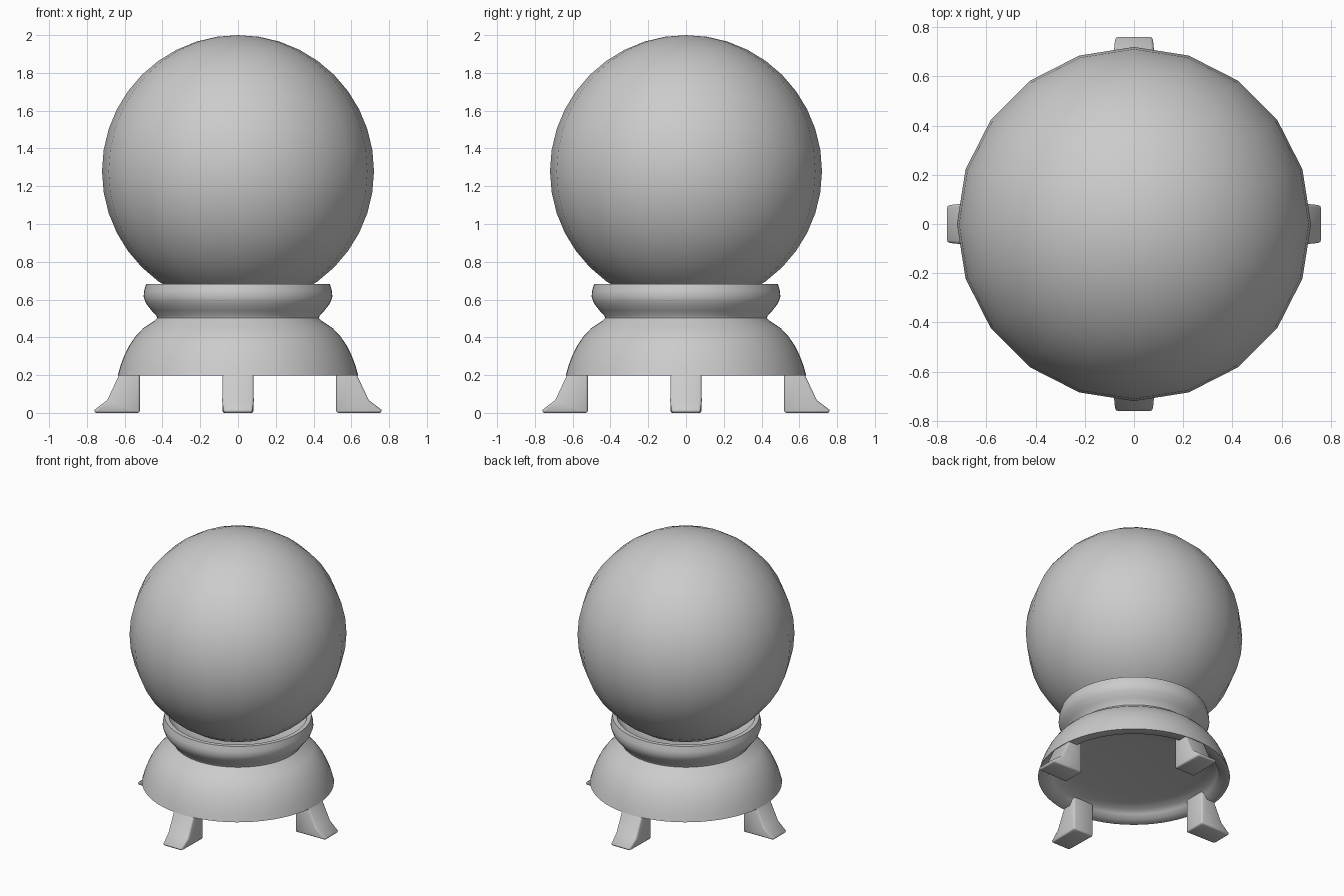
import bpy, bmesh, math
from mathutils import Matrix

if "Cube" in bpy.data.objects:
    bpy.data.objects.remove(bpy.data.objects["Cube"])


def finish(name, bm, angle=40):
    mesh = bpy.data.meshes.new(name)
    bmesh.ops.recalc_face_normals(bm, faces=bm.faces)
    bm.to_mesh(mesh)
    bm.free()
    ob = bpy.data.objects.new(name, mesh)
    bpy.context.collection.objects.link(ob)
    bpy.ops.object.select_all(action='DESELECT')
    ob.select_set(True)
    bpy.context.view_layer.objects.active = ob
    bpy.ops.object.shade_smooth_by_angle(angle=math.radians(angle))
    return ob


# Glass ball: 20-sided smooth sphere
bm = bmesh.new()
bmesh.ops.create_uvsphere(bm, u_segments=20, v_segments=20, radius=0.72)
bmesh.ops.translate(bm, verts=bm.verts, vec=(0, 0, 1.28))
finish("glass_ball", bm)

# Stand: lathed profile from the cup floor, over the collar, down the dome
# and back up into the shallow hollow underside
profile = [(0, 0.58), (0.30, 0.60), (0.40, 0.63), (0.45, 0.66), (0.458, 0.682),
           (0.487, 0.682), (0.497, 0.645), (0.50, 0.615), (0.487, 0.58),
           (0.458, 0.542), (0.432, 0.514), (0.428, 0.502), (0.445, 0.486),
           (0.50, 0.45), (0.54, 0.408), (0.575, 0.358), (0.602, 0.303),
           (0.622, 0.25), (0.637, 0.197), (0.57, 0.197), (0.55, 0.228),
           (0.52, 0.248), (0.46, 0.262), (0.38, 0.27), (0, 0.275)]
bm = bmesh.new()
vs = [bm.verts.new((r, 0, z)) for r, z in profile]
edges = [bm.edges.new(p) for p in zip(vs, vs[1:])]
bmesh.ops.spin(bm, geom=vs + edges, cent=(0, 0, 0), axis=(0, 0, 1),
               angle=math.tau, steps=64, use_duplicate=False)
bmesh.ops.remove_doubles(bm, verts=bm.verts, dist=0.0005)
finish("stand", bm, 65)

# Feet: flared side profile, extruded and bevelled, repeated four times
side = [(0.52, 0.0), (0.76, 0.0), (0.76, 0.016), (0.692, 0.068),
        (0.618, 0.225), (0.60, 0.25), (0.52, 0.25)]
for i, label in enumerate(("right", "back", "left", "front")):
    bm = bmesh.new()
    face = bm.faces.new([bm.verts.new((x, -0.082, z)) for x, z in side])
    ext = bmesh.ops.extrude_face_region(bm, geom=[face])
    bmesh.ops.translate(bm, vec=(0, 0.164, 0),
                        verts=[g for g in ext["geom"] if isinstance(g, bmesh.types.BMVert)])
    # Taper the toe slightly
    for v in bm.verts:
        if v.co.x > 0.75:
            v.co.y *= 0.93
    bmesh.ops.recalc_face_normals(bm, faces=bm.faces)
    sharp = [e for e in bm.edges if e.calc_face_angle(0) > math.radians(60)]
    bmesh.ops.bevel(bm, geom=sharp, offset=0.012, segments=2, profile=0.5,
                    affect='EDGES', clamp_overlap=True)
    bmesh.ops.transform(bm, matrix=Matrix.Rotation(i * math.pi / 2, 4, 'Z'), verts=bm.verts)
    finish(label + "_foot", bm, 60)
